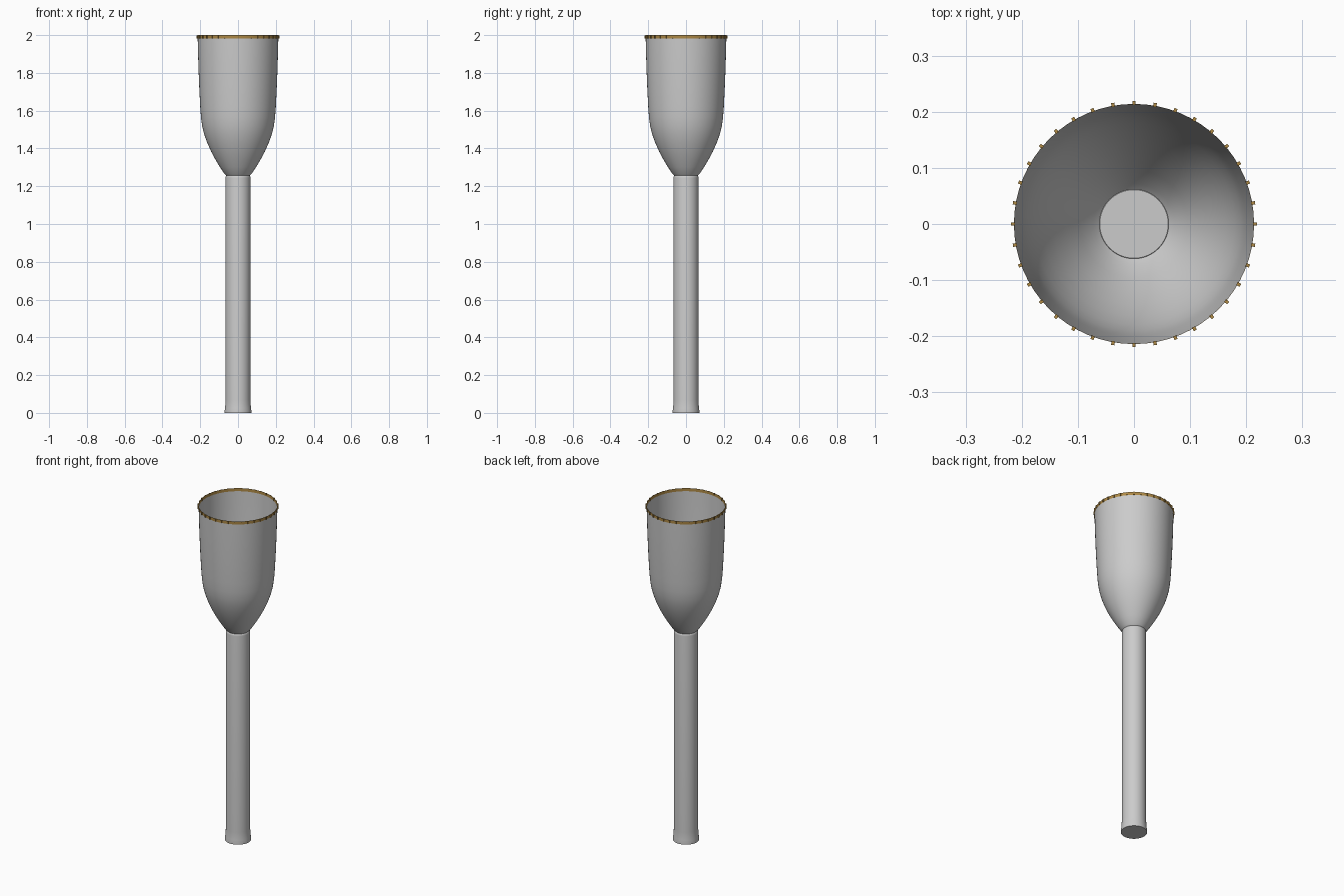
import bpy, bmesh, math

if "Cube" in bpy.data.objects:
    bpy.data.objects.remove(bpy.data.objects["Cube"])


def lathe(name, profile, segs=64, cap_bottom=False, cap_top=False):
    """Revolve a bottom-to-top (radius, z) profile around z."""
    bm = bmesh.new()
    rings = []
    for r, z in profile:
        rings.append([bm.verts.new((r * math.cos(2 * math.pi * i / segs),
                                    r * math.sin(2 * math.pi * i / segs), z))
                      for i in range(segs)])
    for a, b in zip(rings, rings[1:]):
        for i in range(segs):
            j = (i + 1) % segs
            bm.faces.new((a[i], a[j], b[j], b[i]))
    if cap_bottom:
        bm.faces.new(rings[0][::-1])
    if cap_top:
        bm.faces.new(rings[-1])
    return finish(name, bm)


def finish(name, bm):
    mesh = bpy.data.meshes.new(name)
    bm.to_mesh(mesh)
    bm.free()
    obj = bpy.data.objects.new(name, mesh)
    bpy.context.collection.objects.link(obj)
    bpy.ops.object.select_all(action='DESELECT')
    obj.select_set(True)
    bpy.context.view_layer.objects.active = obj
    bpy.ops.object.shade_smooth_by_angle(angle=math.radians(40))
    return obj


gold = bpy.data.materials.new("gold")
gold.diffuse_color = (0.42, 0.25, 0.06, 1)
gold.use_nodes = True
gold.node_tree.nodes["Principled BSDF"].inputs["Base Color"].default_value = gold.diffuse_color

# Stem with a slightly flared foot and softened top edge
lathe("stem", [(0.071, 0), (0.071, 0.008), (0.069, 0.025), (0.067, 0.045), (0.066, 0.07),
               (0.066, 1.244), (0.065, 1.252), (0.061, 1.257)],
      cap_bottom=True, cap_top=True)

# Open thin-walled cup
lathe("cup", [(0.061, 1.255), (0.072, 1.266), (0.096, 1.302), (0.120, 1.342),
              (0.143, 1.385), (0.163, 1.430), (0.179, 1.475), (0.190, 1.520),
              (0.196, 1.565), (0.200, 1.620), (0.205, 1.720), (0.209, 1.820),
              (0.212, 1.920), (0.2135, 1.982)])

# Gold band continuing the cup wall
band = lathe("rim_band", [(0.2135, 1.982), (0.214, 2.0)])
band.data.materials.append(gold)

# Small studs around the band
bm = bmesh.new()
for i in range(36):
    a = 2 * math.pi * i / 36
    verts = bmesh.ops.create_cube(bm, size=1)["verts"]
    bmesh.ops.scale(bm, vec=(0.007, 0.006, 0.016), verts=verts)
    bmesh.ops.translate(bm, vec=(0.2155, 0, 1.991), verts=verts)
    for v in verts:
        x, y = v.co.x, v.co.y
        v.co.x = x * math.cos(a) - y * math.sin(a)
        v.co.y = x * math.sin(a) + y * math.cos(a)
studs = finish("rim_studs", bm)
studs.data.materials.append(gold)
